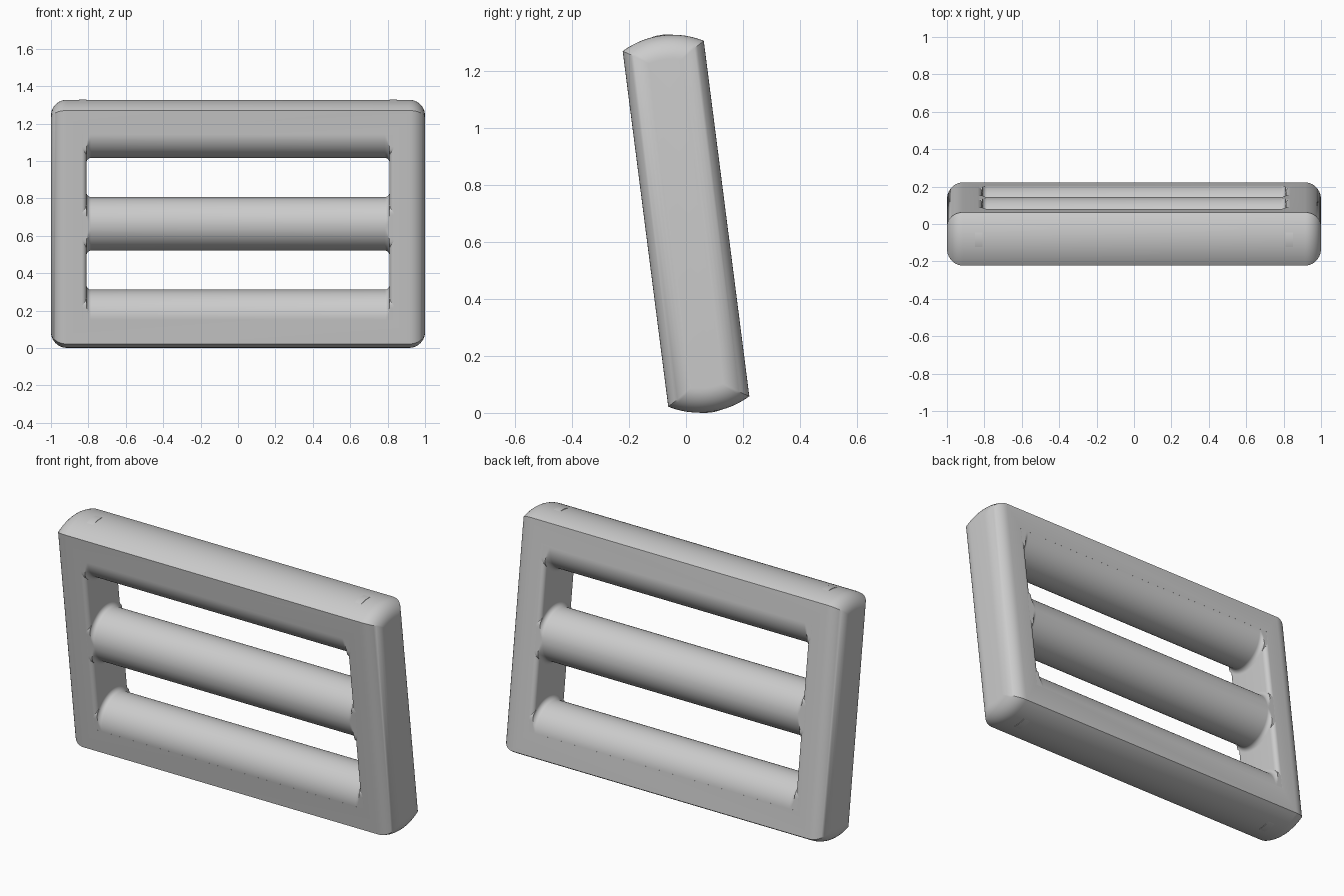
import bpy, bmesh
from math import sin, cos, pi, asin, sqrt, radians
from mathutils import Matrix

if "Cube" in bpy.data.objects:
    bpy.data.objects.remove(bpy.data.objects["Cube"], do_unlink=True)

HALF = 0.1435       # half thickness of the buckle
EDGE = 0.629        # half height at the front and back faces
CROWN = 0.295       # radius of the domed top and bottom
ROUND = 0.085       # rounding of the outer sides
SLOT_X = 0.81       # half width of the opening
BAR_Z = 0.5         # height of the inner rounded bars
FLARE = 0.025       # blend between bars and side walls

grey = bpy.data.materials.new("plain grey")
grey.use_nodes = True
grey.diffuse_color = (0.6, 0.6, 0.6, 1)
grey.node_tree.nodes["Principled BSDF"].inputs["Base Color"].default_value = (0.6, 0.6, 0.6, 1)


def loft(name, rings):
    """Skin a list of equal closed rings and cap both ends."""
    bm = bmesh.new()
    loops = [[bm.verts.new(p) for p in ring] for ring in rings]
    n = len(loops[0])
    for a, b in zip(loops, loops[1:]):
        for i in range(n):
            j = (i + 1) % n
            bm.faces.new((a[i], a[j], b[j], b[i]))
    bm.faces.new(loops[0])
    bm.faces.new(loops[-1])
    bmesh.ops.recalc_face_normals(bm, faces=bm.faces)
    mesh = bpy.data.meshes.new(name)
    bm.to_mesh(mesh)
    bm.free()
    mesh.materials.append(grey)
    obj = bpy.data.objects.new(name, mesh)
    bpy.context.collection.objects.link(obj)
    return obj


def frame_ring(x, inset, steps=20):
    """Side outline with flat faces and domed ends, shrunk by inset."""
    half, radius = HALF - inset, CROWN - inset
    centre = EDGE - sqrt(CROWN ** 2 - HALF ** 2)
    spread = asin(half / radius)
    arc = [spread * (2 * i / steps - 1) for i in range(steps + 1)]
    top = [(x, radius * sin(a), centre + radius * cos(a)) for a in arc]
    return top + [(x, -y, -z) for _, y, z in top]


def bar_ring(x, radius, z, steps=64):
    """Circle kept within the thickness of the buckle."""
    limit = HALF - 0.0002
    ring = []
    for i in range(steps):
        a = 2 * pi * i / steps
        y = max(-limit, min(limit, radius * cos(a)))
        ring.append((x, y, z + radius * sin(a)))
    return ring


# Outer frame with rounded sides
quarter = [pi / 2 * i / 10 for i in range(11)]
side = [(1 - ROUND + ROUND * cos(a), ROUND * (1 - sin(a))) for a in quarter]
frame = loft("frame", [frame_ring(-x, d) for x, d in side]
             + [frame_ring(x, d) for x, d in reversed(side)])

# Opening with softened front and back rims
rim = [(SLOT_X + 0.05, HALF + 0.05), (SLOT_X + FLARE, HALF + 0.05)]
rim += [(SLOT_X + FLARE * (1 - cos(a)), HALF - FLARE * (1 - sin(a)))
        for a in reversed(quarter)]
rim = rim[1:]
outline = rim + [(x, -y) for x, y in reversed(rim)]
outline += [(-x, -y) for x, y in rim] + [(-x, y) for x, y in reversed(rim)]
cutter = loft("opening_cutter", [[(x, y, z) for x, y in outline] for z in (-BAR_Z, BAR_Z)])
cutter.hide_render = True
cut = frame.modifiers.new("opening", "BOOLEAN")
cut.operation = "DIFFERENCE"
cut.solver = "EXACT"
cut.object = cutter
bpy.context.view_layer.objects.active = frame
bpy.ops.object.modifier_apply(modifier=cut.name)
bpy.data.objects.remove(cutter, do_unlink=True)

# Three rounded bars that flare into the side walls
flare = [(SLOT_X - FLARE * (1 - sin(a)), HALF + FLARE * (1 - cos(a))) for a in quarter]
flare.append((SLOT_X + 0.04, HALF + FLARE))
parts = [frame]
for name, z in (("top_bar", BAR_Z), ("middle_bar", 0), ("bottom_bar", -BAR_Z)):
    parts.append(loft(name, [bar_ring(-x, r, z) for x, r in reversed(flare)]
                      + [bar_ring(x, r, z) for x, r in flare]))

# Lean forward, stand on the ground and shade
lean = Matrix.Translation((0, 0, 0.664)) @ Matrix.Rotation(radians(7.3), 4, "X")
for obj in parts:
    obj.data.transform(lean)
    bpy.ops.object.select_all(action="DESELECT")
    obj.select_set(True)
    bpy.context.view_layer.objects.active = obj
    bpy.ops.object.shade_smooth_by_angle(angle=radians(35))
